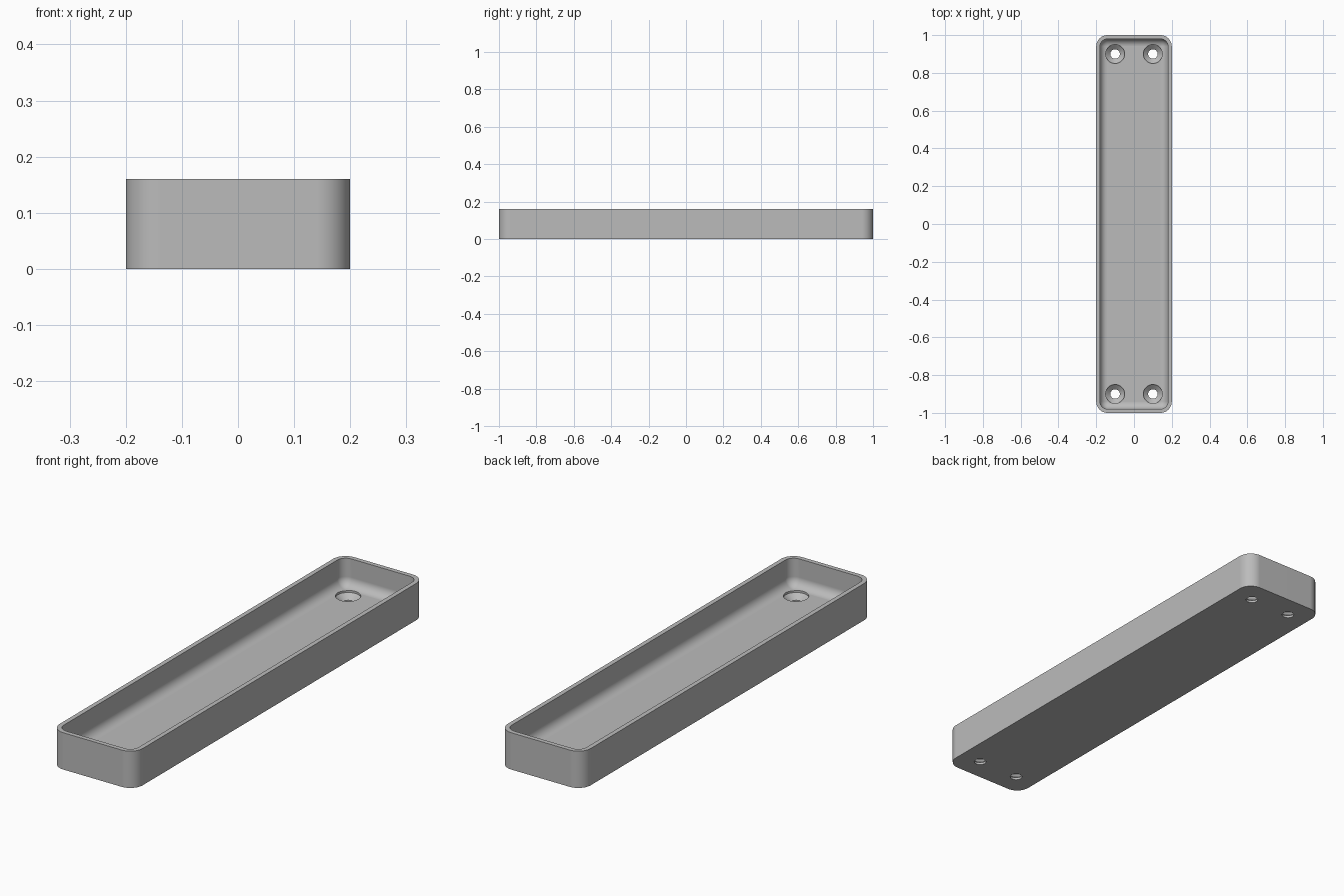
import bpy, bmesh, math

if "Cube" in bpy.data.objects:
    bpy.data.objects.remove(bpy.data.objects["Cube"], do_unlink=True)

HALF_X, HALF_Y, HEIGHT = 0.2, 1.0, 0.16
CORNER, WALL, FLOOR, FILLET = 0.06, 0.02, 0.04, 0.04
ARC = 12

grey = bpy.data.materials.new("grey")
grey.use_nodes = True
colour = (0.5, 0.5, 0.5, 1)
grey.diffuse_color = colour
grey.node_tree.nodes["Principled BSDF"].inputs["Base Color"].default_value = colour


def make_object(name, bm):
    bmesh.ops.recalc_face_normals(bm, faces=bm.faces)
    mesh = bpy.data.meshes.new(name)
    bm.to_mesh(mesh)
    bm.free()
    mesh.materials.append(grey)
    obj = bpy.data.objects.new(name, mesh)
    bpy.context.collection.objects.link(obj)
    return obj


def bridge(bm, rings):
    """Join rings of equal size and cap both ends."""
    for a, b in zip(rings, rings[1:]):
        for i in range(len(a)):
            j = (i + 1) % len(a)
            bm.faces.new((a[i], a[j], b[j], b[i]))
    bm.faces.new(rings[0])
    bm.faces.new(rings[-1])


def rounded_ring(bm, inset, z):
    """Rounded rectangle set in from the outer outline."""
    r = max(CORNER - inset, 0.001)
    cx, cy = HALF_X - inset - r, HALF_Y - inset - r
    ring = []
    for k, (sx, sy) in enumerate(((1, 1), (-1, 1), (-1, -1), (1, -1))):
        for i in range(ARC + 1):
            a = (k + i / ARC) * math.pi / 2
            ring.append(bm.verts.new((sx * cx + r * math.cos(a),
                                      sy * cy + r * math.sin(a), z)))
    return ring


# Tray: outer wall, rim, inner wall, then the fillet down to the floor
profile = [(0, 0), (0, HEIGHT), (WALL, HEIGHT)]
for i in range(ARC + 1):
    a = i / ARC * math.pi / 2
    profile.append((WALL + FILLET * (1 - math.cos(a)),
                    FLOOR + FILLET * (1 - math.sin(a))))
bm = bmesh.new()
bridge(bm, [rounded_ring(bm, d, z) for d, z in profile])
tray = make_object("tray", bm)

# Countersunk screw holes in the four corners
bm = bmesh.new()
for x in (-0.1, 0.1):
    for y in (-0.9, 0.9):
        rings = []
        for r, z in ((0.025, -0.02), (0.025, 0.01), (0.05, 0.032), (0.05, 0.1)):
            rings.append([bm.verts.new((x + r * math.cos(t * math.tau / 48),
                                        y + r * math.sin(t * math.tau / 48), z))
                          for t in range(48)])
        bridge(bm, rings)
cutter = make_object("screw_hole_cutter", bm)
cutter.hide_render = True

cut = tray.modifiers.new("screw_holes", "BOOLEAN")
cut.operation = "DIFFERENCE"
cut.solver = "EXACT"
cut.object = cutter
bpy.context.view_layer.objects.active = tray
for obj in bpy.context.selected_objects:
    obj.select_set(False)
tray.select_set(True)
bpy.ops.object.modifier_apply(modifier=cut.name)
bpy.data.objects.remove(cutter, do_unlink=True)

# Smooth curves with crisp rim and hole edges
bpy.ops.object.shade_smooth_by_angle(angle=math.radians(30))
weighted = tray.modifiers.new("weighted_normals", "WEIGHTED_NORMAL")
weighted.keep_sharp = True
